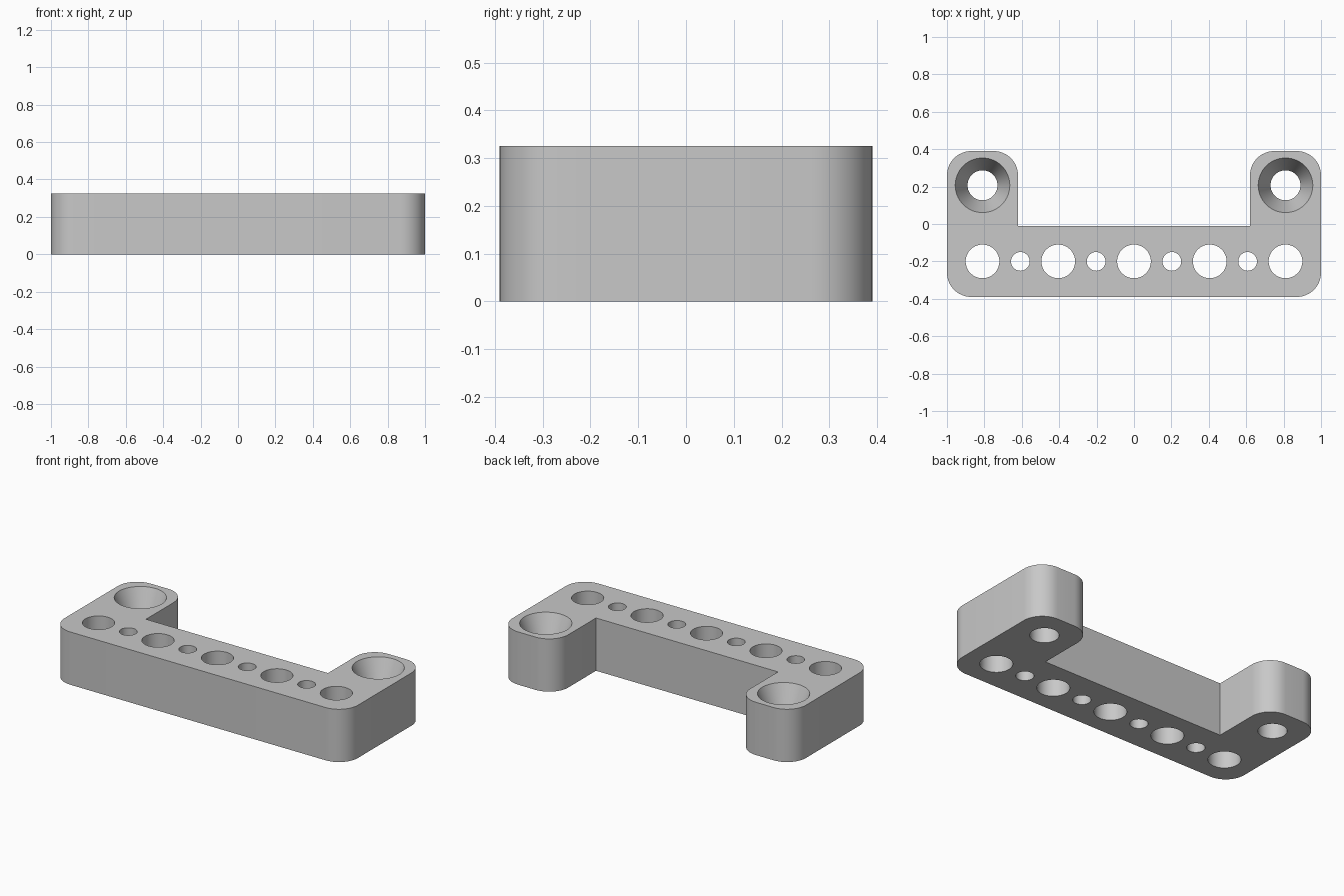
import bpy
import bmesh
from math import radians, cos, sin, pi

cube = bpy.data.objects.get("Cube")
if cube:
    bpy.data.objects.remove(cube, do_unlink=True)

HEIGHT = 0.325
HALF_DEPTH = 0.39
CORNER = 0.13
SEGMENTS = 64

grey = bpy.data.materials.new("light_grey")
grey.use_nodes = True
grey.diffuse_color = (0.58, 0.58, 0.58, 1)
grey.node_tree.nodes["Principled BSDF"].inputs["Base Color"].default_value = grey.diffuse_color


def make_object(name, bm):
    bmesh.ops.recalc_face_normals(bm, faces=bm.faces)
    mesh = bpy.data.meshes.new(name)
    bm.to_mesh(mesh)
    bm.free()
    mesh.materials.append(grey)
    obj = bpy.data.objects.new(name, mesh)
    bpy.context.collection.objects.link(obj)
    return obj


def add_turned(bm, x, y, profile):
    """Closed solid of revolution from (radius, z) pairs, bottom to top."""
    rings = []
    for r, z in profile:
        angles = [2 * pi * i / SEGMENTS for i in range(SEGMENTS)]
        rings.append([bm.verts.new((x + r * cos(a), y + r * sin(a), z)) for a in angles])
    for low, high in zip(rings, rings[1:]):
        for i in range(SEGMENTS):
            j = (i + 1) % SEGMENTS
            bm.faces.new((low[i], low[j], high[j], high[i]))
    bm.faces.new(rings[0][::-1])
    bm.faces.new(rings[-1])


# Bracket body: U-shaped outline, extruded, outer corners rounded
bm = bmesh.new()
half = [(1, -HALF_DEPTH), (1, HALF_DEPTH), (0.62, HALF_DEPTH), (0.62, -0.01)]
outline = half + [(-x, y) for x, y in reversed(half)]
base = bm.faces.new([bm.verts.new((x, y, 0)) for x, y in outline])
top = bmesh.ops.extrude_face_region(bm, geom=[base])["geom"]
bmesh.ops.translate(bm, vec=(0, 0, HEIGHT),
                    verts=[g for g in top if isinstance(g, bmesh.types.BMVert)])
corners = [e for e in bm.edges
           if abs(e.verts[0].co.z - e.verts[1].co.z) > 0.1
           and abs(abs(e.verts[0].co.y) - HALF_DEPTH) < 0.001]
bmesh.ops.bevel(bm, geom=corners, offset=CORNER, segments=12, profile=0.5, affect='EDGES')
body = make_object("bracket_body", bm)

# Hole cutters: alternating large and small holes along the bar
bm = bmesh.new()
below, above = -0.1, HEIGHT + 0.1
for i in range(-4, 5):
    radius = 0.09 if i % 2 == 0 else 0.05
    add_turned(bm, i * 0.2025, -0.2, [(radius, below), (radius, above)])

# Tapered screw holes in both arms
for side in (-1, 1):
    add_turned(bm, side * 0.81, 0.207,
               [(0.08, below), (0.08, HEIGHT / 2), (0.146, HEIGHT), (0.146, above)])
cutter = make_object("hole_cutter", bm)
cutter.hide_render = True

# Cut the holes, then drop the cutter
cut = body.modifiers.new("holes", 'BOOLEAN')
cut.operation = 'DIFFERENCE'
cut.solver = 'EXACT'
cut.object = cutter
bpy.ops.object.select_all(action='DESELECT')
body.select_set(True)
bpy.context.view_layer.objects.active = body
bpy.ops.object.modifier_apply(modifier=cut.name)
bpy.data.objects.remove(cutter, do_unlink=True)

bpy.ops.object.shade_smooth_by_angle(angle=radians(20))
